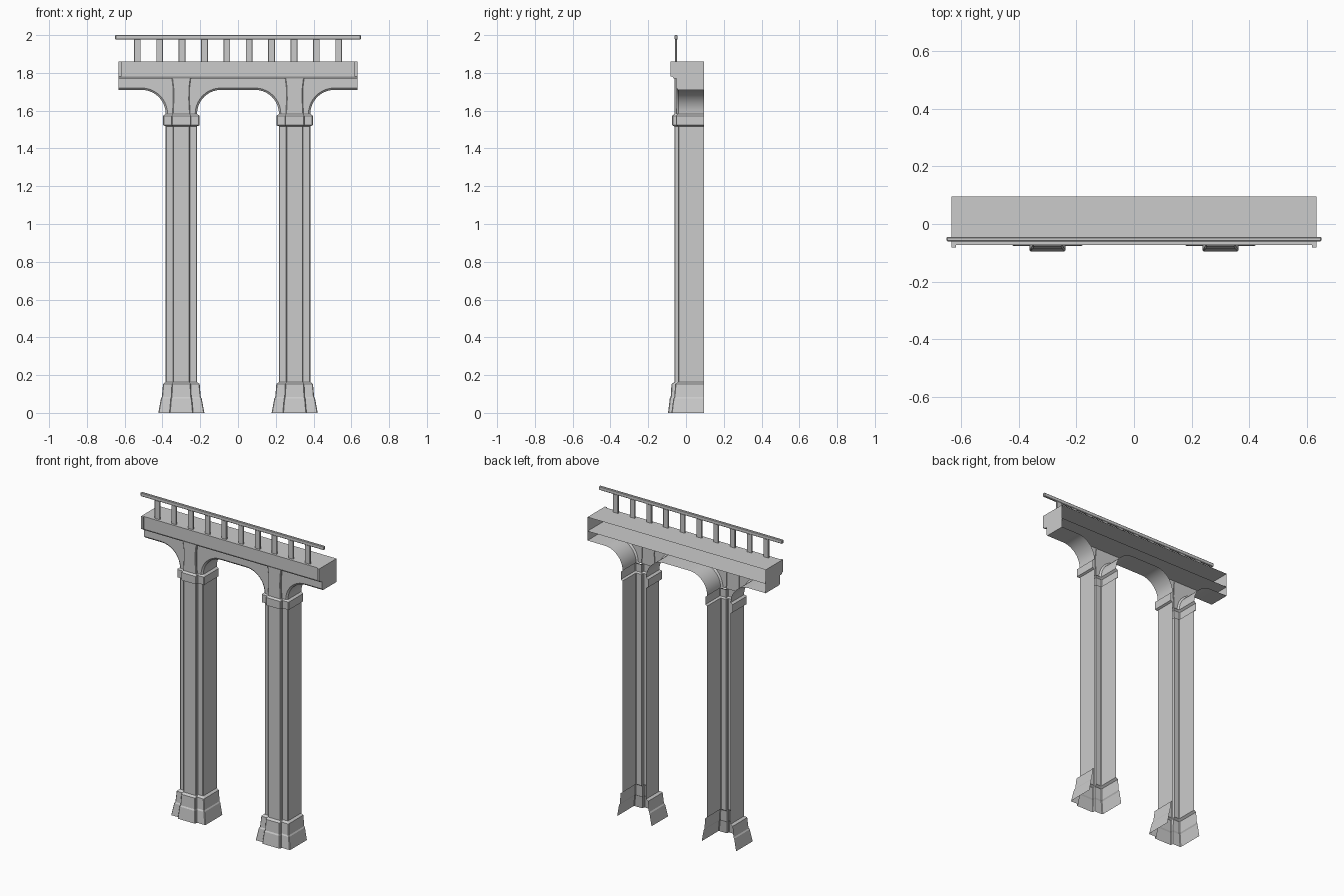
import bpy, bmesh
from math import sin, cos, pi

if "Cube" in bpy.data.objects:
    bpy.data.objects.remove(bpy.data.objects["Cube"])

BACK = 0.095      # open rear plane
END = 0.632       # half length of the deck


def make_object(name, verts, faces):
    mesh = bpy.data.meshes.new(name)
    mesh.from_pydata(verts, [], faces)
    bm = bmesh.new()
    bm.from_mesh(mesh)
    bmesh.ops.remove_doubles(bm, verts=bm.verts, dist=1e-5)
    bmesh.ops.recalc_face_normals(bm, faces=bm.faces)
    # turn the open shells so that the front faces point to -y
    if sum(f.normal.y * f.calc_area() for f in bm.faces) > 0:
        bmesh.ops.reverse_faces(bm, faces=bm.faces)
    bm.to_mesh(mesh)
    bm.free()
    obj = bpy.data.objects.new(name, mesh)
    bpy.context.collection.objects.link(obj)
    return obj


def loft(name, rows):
    n = len(rows[0])
    faces = [(r * n + i, r * n + i + 1, (r + 1) * n + i + 1, (r + 1) * n + i)
             for r in range(len(rows) - 1) for i in range(n - 1)]
    return make_object(name, [v for row in rows for v in row], faces)


def box(name, x0, x1, y0, y1, z0, z1, bevel=0.0):
    bm = bmesh.new()
    bmesh.ops.create_cube(bm, size=1)
    for v in bm.verts:
        v.co = ((x0 + x1) / 2 + v.co.x * (x1 - x0),
                (y0 + y1) / 2 + v.co.y * (y1 - y0),
                (z0 + z1) / 2 + v.co.z * (z1 - z0))
    if bevel:
        bmesh.ops.bevel(bm, geom=bm.edges[:], offset=bevel, segments=1, affect='EDGES')
    mesh = bpy.data.meshes.new(name)
    bm.to_mesh(mesh)
    bm.free()
    bpy.context.collection.objects.link(bpy.data.objects.new(name, mesh))


def pillar_section(cx, z, w, f, p, g, c=0.004):
    # open-backed section: side, chamfer, front, raised pilaster
    half = [(w, BACK), (w, f + c), (w - c, f), (p, f), (p, g + c), (p - c, g)]
    pts = half + [(-x, y) for x, y in reversed(half)]
    return [(cx + x, y, z) for x, y in pts]


# pillars: z, half width, front, pilaster half width, pilaster front
LEVELS = [
    (0.0, .122, -.077, .063, -.095), (0.076, .108, -.067, .056, -.086),
    (0.084, .103, -.062, .053, -.081), (0.153, .097, -.057, .050, -.077),
    (0.163, .083, -.042, .045, -.062), (1.517, .083, -.042, .045, -.062),
    (1.523, .096, -.053, .052, -.073), (1.573, .096, -.053, .052, -.073),
    (1.583, .083, -.042, .045, -.062),
]
for side, cx in (("left", -0.3), ("right", 0.3)):
    loft(side + "_pillar", [pillar_section(cx, *lv) for lv in LEVELS])

    # upper pilaster flaring slightly into the deck
    rows = []
    for z, p in ((1.583, .047), (1.66, .043), (1.72, .044), (1.77, .050)):
        rows.append([(cx + x, y, z) for x, y in
                     ((p, -.045), (p, -.058), (p - .004, -.062),
                      (.004 - p, -.062), (-p, -.058), (-p, -.045))])
    loft(side + "_upper_pilaster", rows)

# arched beam: (x, z) direction for each arc point, with a chamfered rim
R, RIM, SEG = 0.127, 0.01, 10
profile = [(-END, 1.71, -END, 1.72)]
springs = []
for cx in (-0.3, 0.3):
    for s in (-1, 1):
        ox, oz = cx + s * (0.083 + R), 1.71 - R
        arc = []
        for i in range(SEG + 1):
            a = i / SEG * pi / 2
            dx, dz = -s * sin(a), cos(a)
            arc.append((ox + dx * R, oz + dz * R,
                        ox + dx * (R + RIM), oz + dz * (R + RIM)))
        profile += arc if s < 0 else arc[::-1]
        if s < 0:
            springs.append(len(profile) - 1)
profile.append((END, 1.71, END, 1.72))

verts, faces = [], []
for x, z, x2, z2 in profile:
    verts += [(x, BACK, z), (x, -.041, z), (x2, -.05, z2), (x2, -.05, 1.77)]
for i in range(len(profile) - 1):
    for k in ((2,) if i in springs else (0, 1, 2)):   # no soffit across a pillar
        faces.append((4 * i + k, 4 * i + 4 + k, 4 * i + 5 + k, 4 * i + 1 + k))
last = len(profile) - 1
for i in (0, last):                                   # end caps
    verts.append((profile[i][0], BACK, 1.77))
    faces.append((4 * i, 4 * i + 1, 4 * i + 2, 4 * i + 3, len(verts) - 1))
beam = make_object("arched_beam", verts, faces)
bpy.context.view_layer.objects.active = beam
beam.select_set(True)
bpy.ops.object.shade_smooth_by_angle(angle=pi / 6)

# deck with open back and closed ends
prof = [(BACK, 1.77), (-.066, 1.77), (-.073, 1.782), (-.073, 1.86), (BACK, 1.86)]
n = len(prof)
verts = [(x, y, z) for x in (-END, END) for y, z in prof]
faces = [(i, i + 1, n + i + 1, n + i) for i in range(n - 1)]
faces += [tuple(range(n)), tuple(range(n, 2 * n))]
make_object("deck", verts, faces)

# raised lips at the fascia ends
for s in (-1, 1):
    a, b = sorted((s * 0.617, s * END))
    box("fascia_end_lip", a, b, -.081, -.072, 1.78, 1.86)

# railing
box("handrail", -.65, .65, -.060, -.045, 1.976, 2.0, 0.003)
for i in range(10):
    x = (i - 4.5) * 0.1185
    box("baluster", x - .018, x + .018, -.058, -.047, 1.858, 1.978, 0.002)
